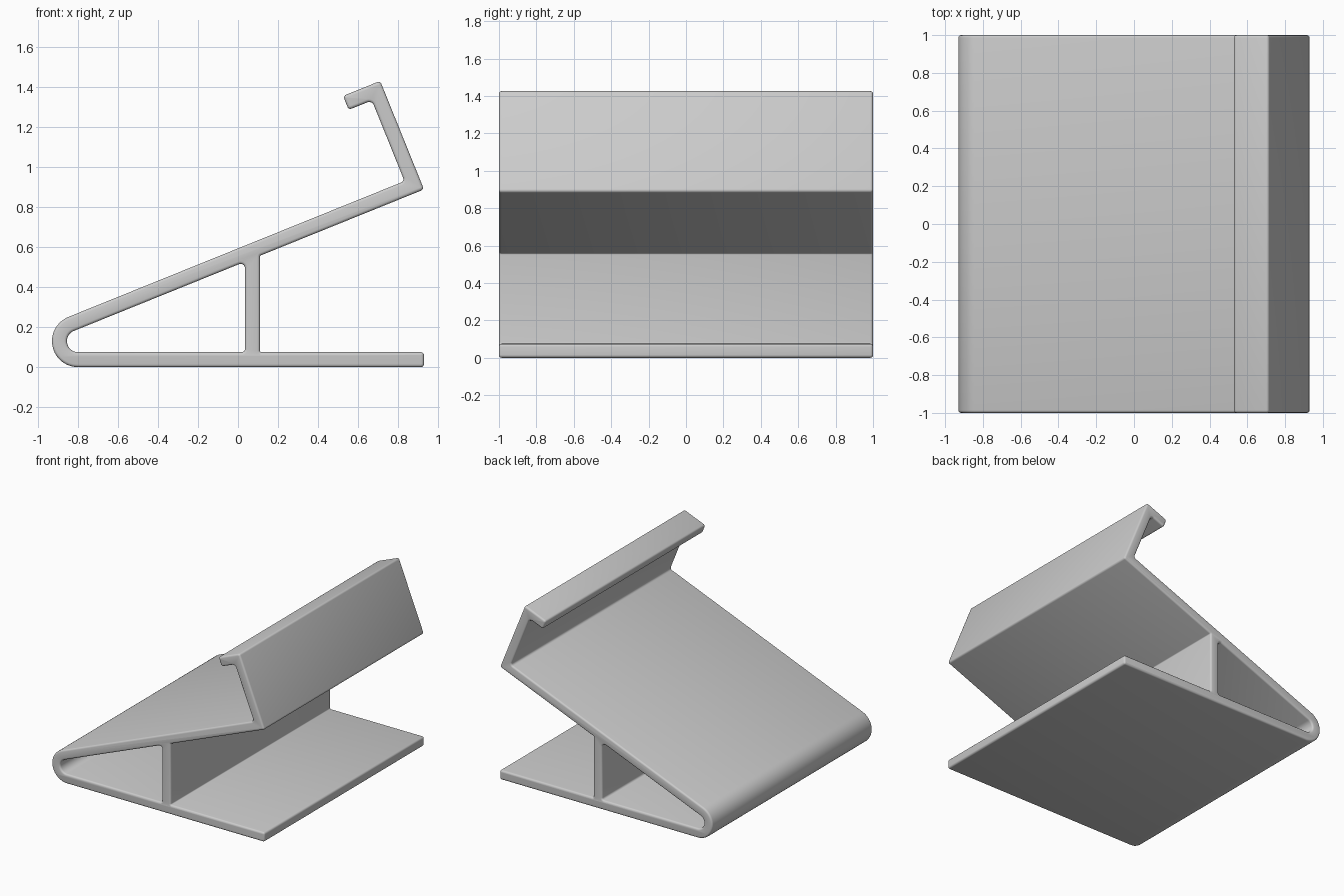
import bpy
import math
from mathutils import Vector, Matrix

cube = bpy.data.objects.get("Cube")
if cube:
    bpy.data.objects.remove(cube, do_unlink=True)

HALF_DEPTH = 1.0
WALL = 0.075
OUTER = 0.13                  # outer radius of the front bend
INNER = OUTER - WALL
TILT = math.radians(22)
EDGE = 0.014                  # rounding of the side rims
END_X = 0.93
POST_LEFT, POST_RIGHT = 0.035, 0.11
BEND = Vector((-0.80, OUTER))


def tilted(u, v):
    """Point in the frame of the sloping plate, starting at the bend."""
    c, s = math.cos(TILT), math.sin(TILT)
    return BEND + Vector((u * c - v * s, u * s + v * c))


def under_plate(x):
    """Point on the underside of the sloping plate."""
    u = (x - BEND.x + INNER * math.sin(TILT)) / math.cos(TILT)
    return tilted(u, INNER)


def bend_arc(radius, steps=20):
    """Arc from the sloping plate round to the base."""
    start, end = math.pi / 2 + TILT, math.pi * 1.5
    angles = [start + (end - start) * i / steps for i in range(steps + 1)]
    return [(BEND + radius * Vector((math.cos(a), math.sin(a))), 0) for a in angles]


def rounded(corners, steps=5):
    """Replace every corner that has a radius by a fillet."""
    points = []
    for i, (p, radius) in enumerate(corners):
        if not radius:
            points.append(p)
            continue
        a = (corners[i - 1][0] - p).normalized()
        b = (corners[(i + 1) % len(corners)][0] - p).normalized()
        half = a.angle(b) / 2
        centre = p + (a + b).normalized() * radius / math.sin(half)
        first = p + a * radius / math.tan(half) - centre
        last = p + b * radius / math.tan(half) - centre
        sweep = first.angle_signed(last)
        for k in range(steps + 1):
            points.append(centre + Matrix.Rotation(-sweep * k / steps, 2) @ first)
    return points


# Sizes of the rear ledge, in the tilted frame
back_u = 1.888
ledge_top = 0.64
lip_u = back_u - 0.2

outline = bend_arc(OUTER) + [
    (Vector((END_X, 0)), 0.016),
    (Vector((END_X, WALL)), 0.016),
    (Vector((POST_RIGHT, WALL)), 0.008),
    (under_plate(POST_RIGHT), 0.008),
    (tilted(back_u, INNER), 0.016),
    (tilted(back_u, ledge_top), 0.016),
    (tilted(lip_u, ledge_top), 0.016),
    (tilted(lip_u, ledge_top - WALL), 0.016),
    (tilted(back_u - WALL, ledge_top - WALL), 0.025),
    (tilted(back_u - WALL, OUTER), 0.018),
]
window = bend_arc(INNER) + [
    (Vector((POST_LEFT, WALL)), 0.016),
    (under_plate(POST_LEFT), 0.022),
]

# Stand body: filled profile with a window, extruded with rounded rims
curve = bpy.data.curves.new("stand_body", "CURVE")
curve.dimensions = "2D"
curve.fill_mode = "BOTH"
curve.extrude = HALF_DEPTH - EDGE
curve.bevel_depth = EDGE
curve.bevel_resolution = 2
curve.offset = -EDGE
for corners in (outline, window):
    points = rounded(corners)
    spline = curve.splines.new("POLY")
    spline.points.add(len(points) - 1)
    for target, p in zip(spline.points, points):
        target.co = (p.x, p.y, 0, 1)
    spline.use_cyclic_u = True

body = bpy.data.objects.new("stand_body", curve)
bpy.context.collection.objects.link(body)
bpy.ops.object.select_all(action="DESELECT")
body.select_set(True)
bpy.context.view_layer.objects.active = body
bpy.ops.object.convert(target="MESH")
body = bpy.context.object
body.name = "stand_body"
body.data.transform(Matrix.Rotation(math.pi / 2, 4, "X"))

# Join rims to the caps and smooth them
bpy.ops.object.mode_set(mode="EDIT")
bpy.ops.mesh.select_all(action="SELECT")
bpy.ops.mesh.remove_doubles(threshold=0.0005)
bpy.ops.mesh.normals_make_consistent(inside=False)
bpy.ops.object.mode_set(mode="OBJECT")
bpy.ops.object.shade_smooth_by_angle(angle=math.radians(35))

grey = bpy.data.materials.new("plain_grey")
grey.use_nodes = True
colour = (0.6, 0.6, 0.6, 1)
grey.diffuse_color = colour
grey.node_tree.nodes["Principled BSDF"].inputs["Base Color"].default_value = colour
body.data.materials.clear()
body.data.materials.append(grey)
